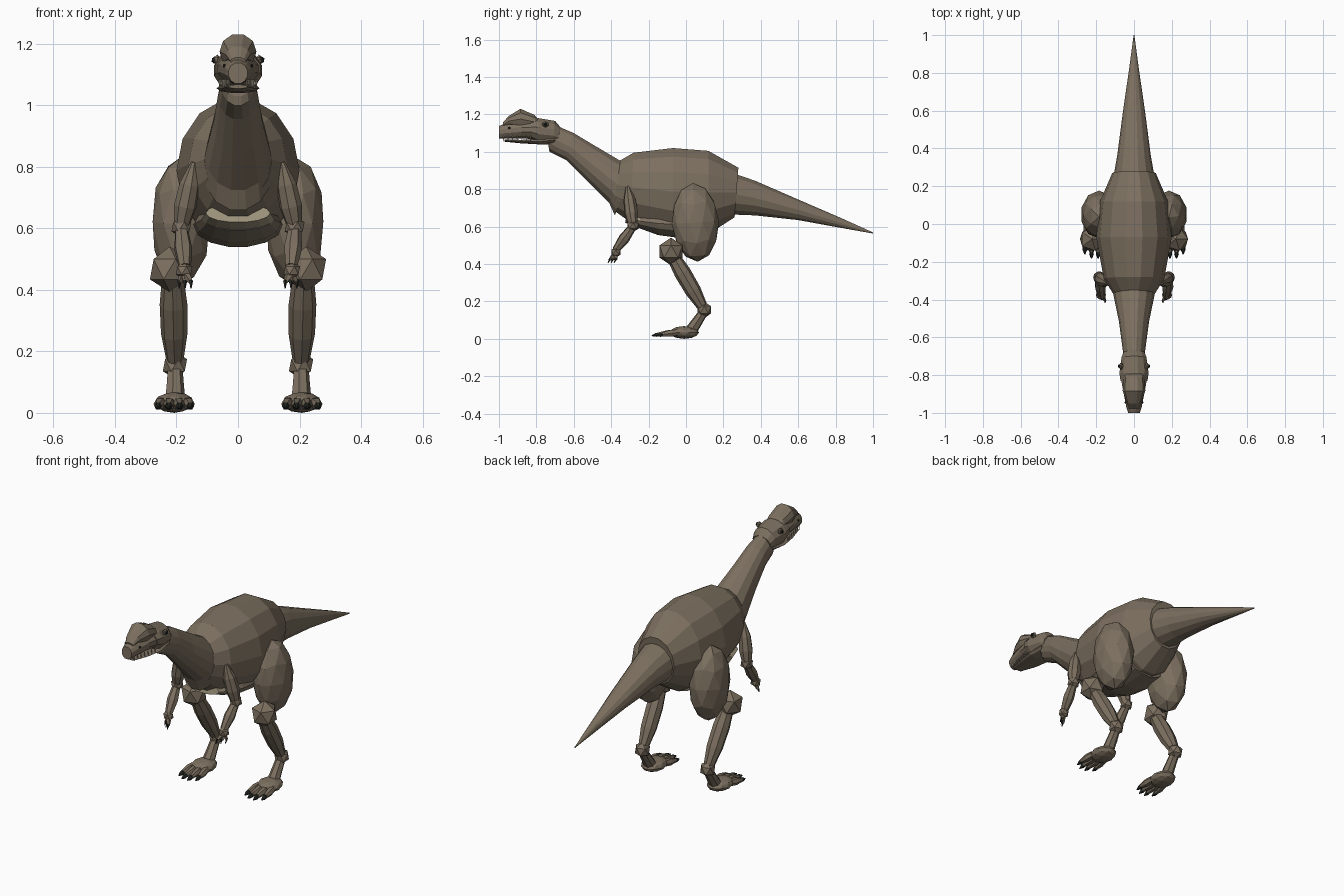
import bpy, bmesh, math
from mathutils import Vector, Matrix


def material(name, rgb):
    m = bpy.data.materials.new(name)
    m.diffuse_color = (*rgb, 1)
    return m


HIDE = material("taupe_hide", (0.20, 0.16, 0.115))
BELLY = material("pale_belly", (0.36, 0.31, 0.215))
DARK = material("dark_claw", (0.018, 0.022, 0.018))
TOOTH = material("ivory_tooth", (0.55, 0.50, 0.38))


def finish(name, bm, mat):
    bmesh.ops.recalc_face_normals(bm, faces=bm.faces)
    me = bpy.data.meshes.new(name)
    bm.to_mesh(me)
    bm.free()
    me.materials.append(mat)
    ob = bpy.data.objects.new(name, me)
    bpy.context.collection.objects.link(ob)
    return ob


def loft(name, rings, n=14, mat=HIDE):
    """Skin elliptical rings: (top y, top z, bottom y, bottom z, half width)."""
    bm = bmesh.new()
    loops = []
    for ty, tz, by, bz, w in rings:
        ring = []
        for i in range(n):
            a = 2 * math.pi * (i + 0.5) / n
            t = (1 + math.cos(a) / math.cos(math.pi / n)) / 2
            ring.append(bm.verts.new((w * math.sin(a), by + (ty - by) * t, bz + (tz - bz) * t)))
        loops.append(ring)
    for a, b in zip(loops, loops[1:]):
        for i in range(n):
            j = (i + 1) % n
            bm.faces.new((a[i], a[j], b[j], b[i]))
    bm.faces.new(loops[0])
    bm.faces.new(loops[-1])
    return finish(name, bm, mat)


def ball(name, c, r, sub=1, mat=HIDE, tilt=0):
    bm = bmesh.new()
    bmesh.ops.create_icosphere(bm, subdivisions=sub, radius=1)
    m = Matrix.Translation(c) @ Matrix.Rotation(tilt, 4, 'X') @ Matrix.Diagonal((*r, 1))
    bmesh.ops.transform(bm, matrix=m, verts=bm.verts)
    return finish(name, bm, mat)


def limb(name, a, b, radii, n=7, mat=HIDE):
    """Faceted tube from a to b with evenly spaced radii."""
    a, b = Vector(a), Vector(b)
    rot = (b - a).to_track_quat('Z', 'Y')
    bm = bmesh.new()
    loops = []
    for k, r in enumerate(radii):
        c = a.lerp(b, k / (len(radii) - 1))
        loops.append([bm.verts.new(c + rot @ Vector((
            r * math.cos(2 * math.pi * i / n), r * math.sin(2 * math.pi * i / n), 0)))
            for i in range(n)])
    for p, q in zip(loops, loops[1:]):
        for i in range(n):
            j = (i + 1) % n
            bm.faces.new((p[i], p[j], q[j], q[i]))
    bm.faces.new(loops[0])
    bm.faces.new(loops[-1])
    return finish(name, bm, mat)


# Body: barrel torso, belly shelf, tail and neck
loft("torso", [(-0.35, 0.955, -0.39, 0.69, 0.11), (-0.28, 0.995, -0.30, 0.625, 0.16),
               (-0.07, 1.02, -0.07, 0.555, 0.20), (0.12, 1.005, 0.12, 0.56, 0.18),
               (0.28, 0.915, 0.26, 0.65, 0.115)])
loft("belly", [(-0.25, 0.665, -0.26, 0.595, 0.115), (-0.15, 0.68, -0.15, 0.555, 0.14),
               (-0.04, 0.68, -0.04, 0.54, 0.145), (0.10, 0.68, 0.10, 0.55, 0.12)])
loft("belly_plate", [(-0.315, 0.68, -0.325, 0.62, 0.105), (-0.24, 0.665, -0.255, 0.595, 0.118)], mat=BELLY)
loft("tail", [(0.24, 0.89, 0.24, 0.665, 0.11), (0.37, 0.845, 0.37, 0.66, 0.088),
              (0.60, 0.745, 0.60, 0.635, 0.058), (0.82, 0.65, 0.82, 0.595, 0.026),
              (1.0, 0.569, 1.0, 0.563, 0.002)])
loft("neck", [(-0.29, 0.93, -0.38, 0.66, 0.115), (-0.36, 0.957, -0.41, 0.725, 0.107),
              (-0.50, 1.04, -0.53, 0.845, 0.08), (-0.60, 1.10, -0.64, 0.955, 0.066),
              (-0.67, 1.13, -0.73, 1.0, 0.055), (-0.72, 1.13, -0.735, 1.03, 0.05)])

# Head: skull, snout, jaw and crest
loft("skull", [(-0.67, 1.13, -0.69, 1.045, 0.057), (-0.70, 1.165, -0.71, 1.04, 0.068),
               (-0.79, 1.18, -0.79, 1.045, 0.08), (-0.83, 1.17, -0.83, 1.07, 0.074)], 12)
loft("snout", [(-0.78, 1.17, -0.78, 1.065, 0.079), (-0.88, 1.165, -0.88, 1.072, 0.06),
               (-0.97, 1.15, -0.97, 1.07, 0.042), (-1.0, 1.138, -1.0, 1.07, 0.032)], 12)
loft("lower_jaw", [(-0.70, 1.085, -0.70, 1.04, 0.06), (-0.79, 1.07, -0.79, 1.04, 0.07),
                   (-0.88, 1.064, -0.88, 1.045, 0.055), (-0.97, 1.067, -0.97, 1.054, 0.032)], 10)
loft("crest", [(-0.98, 1.155, -0.975, 1.13, 0.025), (-0.95, 1.19, -0.94, 1.14, 0.04),
               (-0.885, 1.23, -0.88, 1.12, 0.06), (-0.81, 1.197, -0.80, 1.12, 0.055),
               (-0.79, 1.175, -0.77, 1.12, 0.04)], 10)

for side, s in (("right", 1), ("left", -1)):
    def P(x, y, z):
        return (s * x, y, z)

    def part(name):
        return side + "_" + name

    # Face details
    ball(part("brow"), P(0.068, -0.752, 1.147), (0.012, 0.02, 0.018))
    ball(part("eye"), P(0.077, -0.752, 1.147), (0.010, 0.011, 0.012), mat=DARK)
    ball(part("nostril"), P(0.045, -0.945, 1.128), (0.005, 0.007, 0.007), mat=DARK)
    for i in range(7):
        t = i / 6
        x, y = 0.06 - 0.031 * t, -0.83 - 0.145 * t
        limb(part("tooth"), P(x, y, 1.084), P(x, y, 1.056), (0.004, 0.001), 4, TOOTH)

    # Hind leg
    ball(part("thigh"), P(0.185, 0.05, 0.622), (0.097, 0.127, 0.21), 2, tilt=0.06)
    ball(part("knee"), P(0.222, -0.08, 0.467), (0.072, 0.072, 0.074))
    limb(part("shin"), P(0.212, -0.075, 0.45), P(0.205, 0.095, 0.16),
         (0.034, 0.045, 0.043, 0.026), 8)
    ball(part("ankle"), P(0.205, 0.098, 0.155), (0.044, 0.042, 0.044))
    limb(part("metatarsal"), P(0.205, 0.095, 0.145), P(0.205, 0.025, 0.04),
         (0.025, 0.029, 0.034))
    ball(part("foot"), P(0.207, -0.01, 0.034), (0.064, 0.08, 0.034), 2)
    for k in range(4):
        x = 0.155 + 0.035 * k
        y = -0.125 if k in (0, 3) else -0.148
        limb(part("toe"), P(0.207 + (x - 0.207) * 0.8, -0.045, 0.034), P(x, y, 0.024),
             (0.018, 0.02, 0.012), 6)
        limb(part("toe_claw"), P(x, y + 0.01, 0.025), P(x, y - 0.035, 0.017),
             (0.011, 0.012, 0.003), 6, DARK)

    # Foreleg
    limb(part("upper_arm"), P(0.143, -0.312, 0.815), P(0.186, -0.283, 0.60),
         (0.010, 0.033, 0.037, 0.024), 8)
    ball(part("elbow"), P(0.184, -0.283, 0.605), (0.036, 0.036, 0.034))
    limb(part("forearm"), P(0.184, -0.288, 0.595), P(0.173, -0.375, 0.475),
         (0.022, 0.030, 0.020))
    ball(part("wrist"), P(0.175, -0.375, 0.463), (0.030, 0.028, 0.030))
    for k in range(3):
        x, y = 0.153 + 0.019 * k, -0.405 + 0.016 * k
        limb(part("finger"), P(0.172, -0.38, 0.455), P(x, y, 0.424), (0.012, 0.012, 0.007), 5)
        limb(part("finger_claw"), P(x, y, 0.43), P(x, y - 0.012, 0.405), (0.007, 0.002), 5, DARK)
